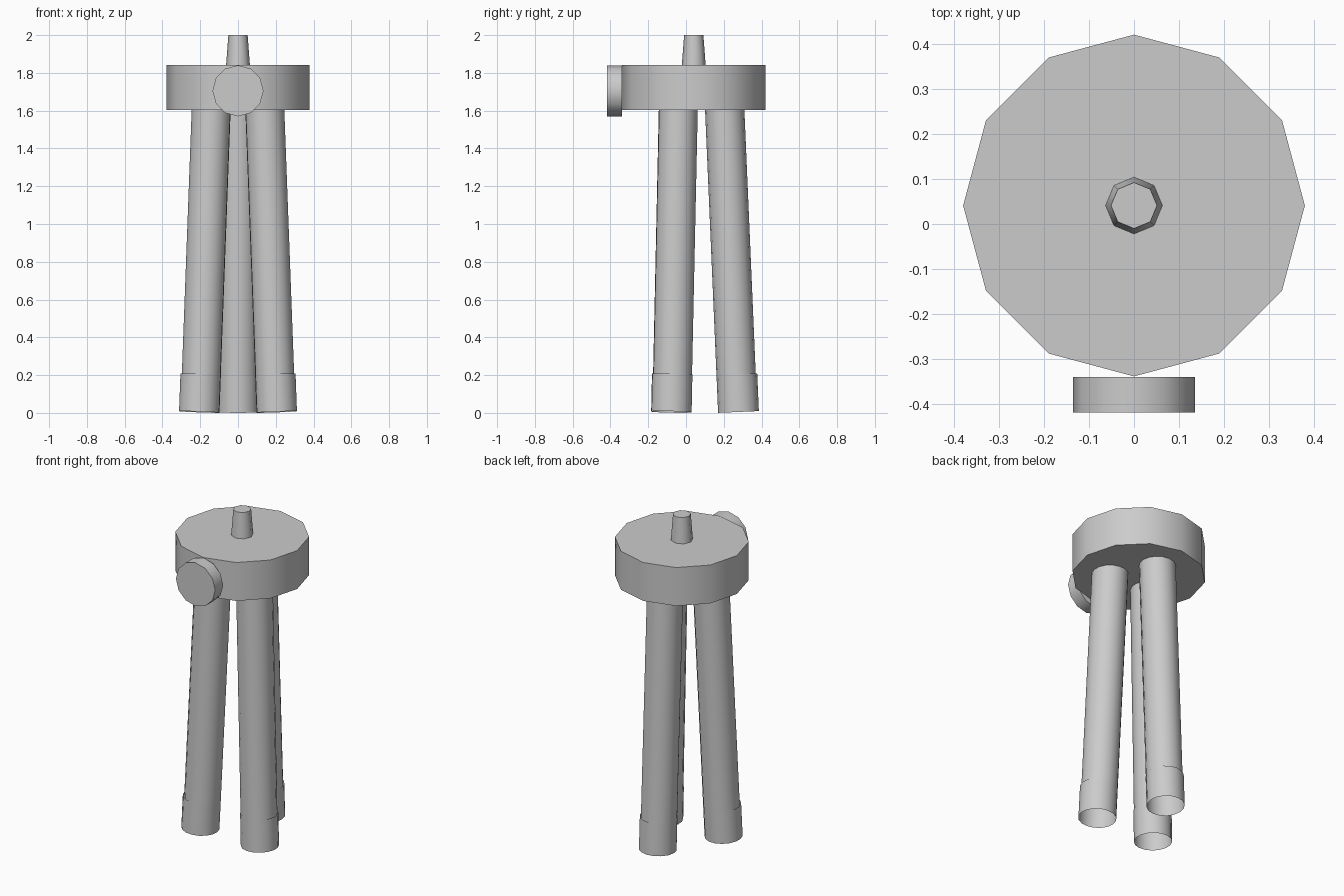
import bpy
import math
from mathutils import Vector

if "Cube" in bpy.data.objects:
    bpy.data.objects.remove(bpy.data.objects["Cube"])

# Single plain grey
grey = bpy.data.materials.new("plain grey")
grey.use_nodes = True
colour = (0.6, 0.6, 0.6, 1)
grey.diffuse_color = colour
grey.node_tree.nodes["Principled BSDF"].inputs["Base Color"].default_value = colour

CENTRE_Y = 0.041


def tube(name, start, end, r_start, r_end, sides, capped=True):
    """Straight or tapered cylinder running from start to end."""
    start, end = Vector(start), Vector(end)
    axis = end - start
    bpy.ops.mesh.primitive_cone_add(
        vertices=sides, radius1=r_start, radius2=r_end, depth=axis.length,
        end_fill_type='NGON' if capped else 'NOTHING',
        location=(start + end) / 2,
        rotation=axis.to_track_quat('Z', 'Y').to_euler())
    obj = bpy.context.object
    obj.name = name
    obj.data.materials.append(grey)
    bpy.ops.object.shade_smooth_by_angle(angle=math.radians(50))
    return obj


# Head disc, top stud and front dial
tube("head_disc", (0, CENTRE_Y, 1.603), (0, CENTRE_Y, 1.842), 0.379, 0.379, 12)
tube("top_stud", (0, CENTRE_Y, 1.842), (0, CENTRE_Y, 2.0), 0.063, 0.051, 8)
tube("front_dial", (0, -0.339, 1.705), (0, -0.418, 1.705), 0.135, 0.135, 12)


def on_leg(angle, z, offset=0.0):
    """Point on a splayed leg's axis, pushed outward by offset."""
    r = 0.233 - 0.043 * z + offset
    return (r * math.cos(angle), CENTRE_Y + r * math.sin(angle), z)


# Three splayed legs with open-ended feet
for label, degrees in (("back", 90), ("front_right", 210), ("front_left", 330)):
    a = math.radians(degrees)
    tube(label + "_leg", on_leg(a, 0.12), on_leg(a, 1.62), 0.104, 0.104, 16, False)
    tube(label + "_foot", on_leg(a, 0.005, 0.004), on_leg(a, 0.205, 0.004),
         0.108, 0.108, 16, False)
